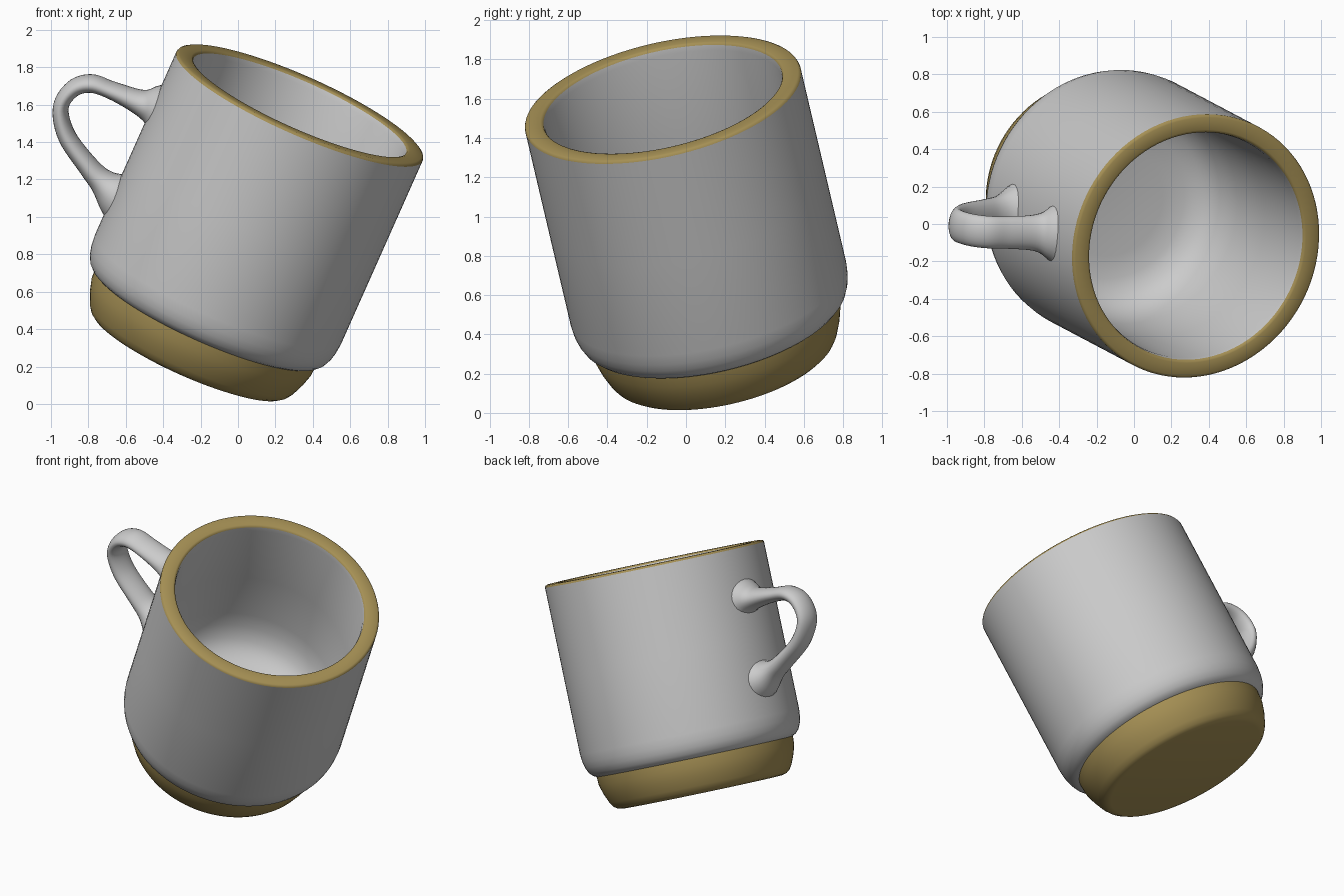
import bpy, bmesh, math
from mathutils import Vector, Matrix

if "Cube" in bpy.data.objects:
    bpy.data.objects.remove(bpy.data.objects["Cube"])

# Tilted mug frame: origin at rim centre, z along mug axis, -x towards the handle
ax_z = Vector((0.398, -0.21, 0.894)).normalized()
ax_x = Vector((0.913, 0, -0.407))
ax_x = (ax_x - ax_z * ax_x.dot(ax_z)).normalized()
ax_y = ax_z.cross(ax_x)
FRAME = Matrix((ax_x, ax_y, ax_z)).transposed().to_4x4()
FRAME.translation = (0.335, -0.12, 1.605)

glaze = bpy.data.materials.new("brown_glaze")
glaze.diffuse_color = (0.38, 0.28, 0.09, 1)
glaze.use_nodes = True
glaze.node_tree.nodes["Principled BSDF"].inputs["Base Color"].default_value = glaze.diffuse_color


def skin(name, rings, mat=None, angle=40):
    """Join consecutive closed rings of points with quads (single points become poles)."""
    bm = bmesh.new()
    rows = [[bm.verts.new(FRAME @ Vector(p)) for p in ring] for ring in rings]
    for a, b in zip(rows, rows[1:]):
        n = max(len(a), len(b))
        for j in range(n):
            k = (j + 1) % n
            if len(a) == 1:
                bm.faces.new((a[0], b[k], b[j]))
            elif len(b) == 1:
                bm.faces.new((a[j], a[k], b[0]))
            else:
                bm.faces.new((a[j], a[k], b[k], b[j]))
    me = bpy.data.meshes.new(name)
    bm.to_mesh(me)
    bm.free()
    ob = bpy.data.objects.new(name, me)
    bpy.context.collection.objects.link(ob)
    if mat:
        me.materials.append(mat)
    bpy.ops.object.select_all(action='DESELECT')
    ob.select_set(True)
    bpy.context.view_layer.objects.active = ob
    bpy.ops.object.shade_smooth_by_angle(angle=math.radians(angle))
    return ob


def lathe(name, profile, mat=None, n=96):
    rings = []
    for r, z in profile:
        if r == 0:
            rings.append([(0, 0, z)])
        else:
            rings.append([(r * math.cos(2 * math.pi * j / n),
                           r * math.sin(2 * math.pi * j / n), z) for j in range(n)])
    return skin(name, rings, mat)


# Foot: tapered glazed base
lathe("base", [(0, -1.508), (0.53, -1.508), (0.555, -1.502), (0.578, -1.485),
               (0.598, -1.455), (0.625, -1.39), (0.642, -1.33), (0.645, -1.275)], glaze)

# Cup: outer wall, then inner wall down to the floor
lathe("cup_outer", [(0.645, -1.275), (0.665, -1.265), (0.688, -1.242), (0.705, -1.205),
                    (0.715, -1.165), (0.72, -1.11), (0.72, -0.6), (0.72, -0.015)])
lathe("cup_inner", [(0.622, -0.012), (0.617, -0.04), (0.612, -0.5), (0.605, -0.85),
                    (0.59, -0.95), (0.555, -1.04), (0.5, -1.1), (0.42, -1.135),
                    (0.3, -1.15), (0, -1.155)])

# Rim: glazed lip
lathe("rim", [(0.72, -0.015), (0.716, -0.006), (0.705, 0), (0.637, 0),
              (0.627, -0.004), (0.622, -0.012)], glaze)

# Handle: radius from axis, height, half thickness, half width
keys = [Vector(k) for k in [
    (0.66, -0.335, 0.17, 0.19), (0.715, -0.34, 0.115, 0.14), (0.79, -0.35, 0.068, 0.10),
    (0.95, -0.353, 0.047, 0.088), (1.07, -0.366, 0.048, 0.088), (1.147, -0.435, 0.045, 0.088),
    (1.163, -0.555, 0.042, 0.088), (1.07, -0.683, 0.048, 0.088), (0.90, -0.785, 0.055, 0.09),
    (0.80, -0.83, 0.072, 0.10), (0.72, -0.855, 0.12, 0.14), (0.66, -0.86, 0.18, 0.19)]]


def smooth_path(k, steps=6):
    k = [2 * k[0] - k[1]] + k + [2 * k[-1] - k[-2]]
    out = []
    for a, b, c, d in zip(k, k[1:], k[2:], k[3:]):
        for s in range(steps):
            t = s / steps
            out.append(0.5 * (2 * b + (c - a) * t + (2 * a - 5 * b + 4 * c - d) * t * t
                              + (3 * b - a - 3 * c + d) * t ** 3))
    return out + [k[-2]]


path = smooth_path(keys)
rings = []
for i, p in enumerate(path):
    q, o = path[min(i + 1, len(path) - 1)], path[max(i - 1, 0)]
    tan = Vector((-(q[0] - o[0]), 0, q[1] - o[1])).normalized()
    side = Vector((0, 1, 0))
    nor = tan.cross(side)
    c = Vector((-p[0], 0, p[1]))
    rings.append([c + side * p[3] * math.cos(2 * math.pi * j / 24)
                  - nor * p[2] * math.sin(2 * math.pi * j / 24) for j in range(24)])
skin("handle", rings, angle=80)
